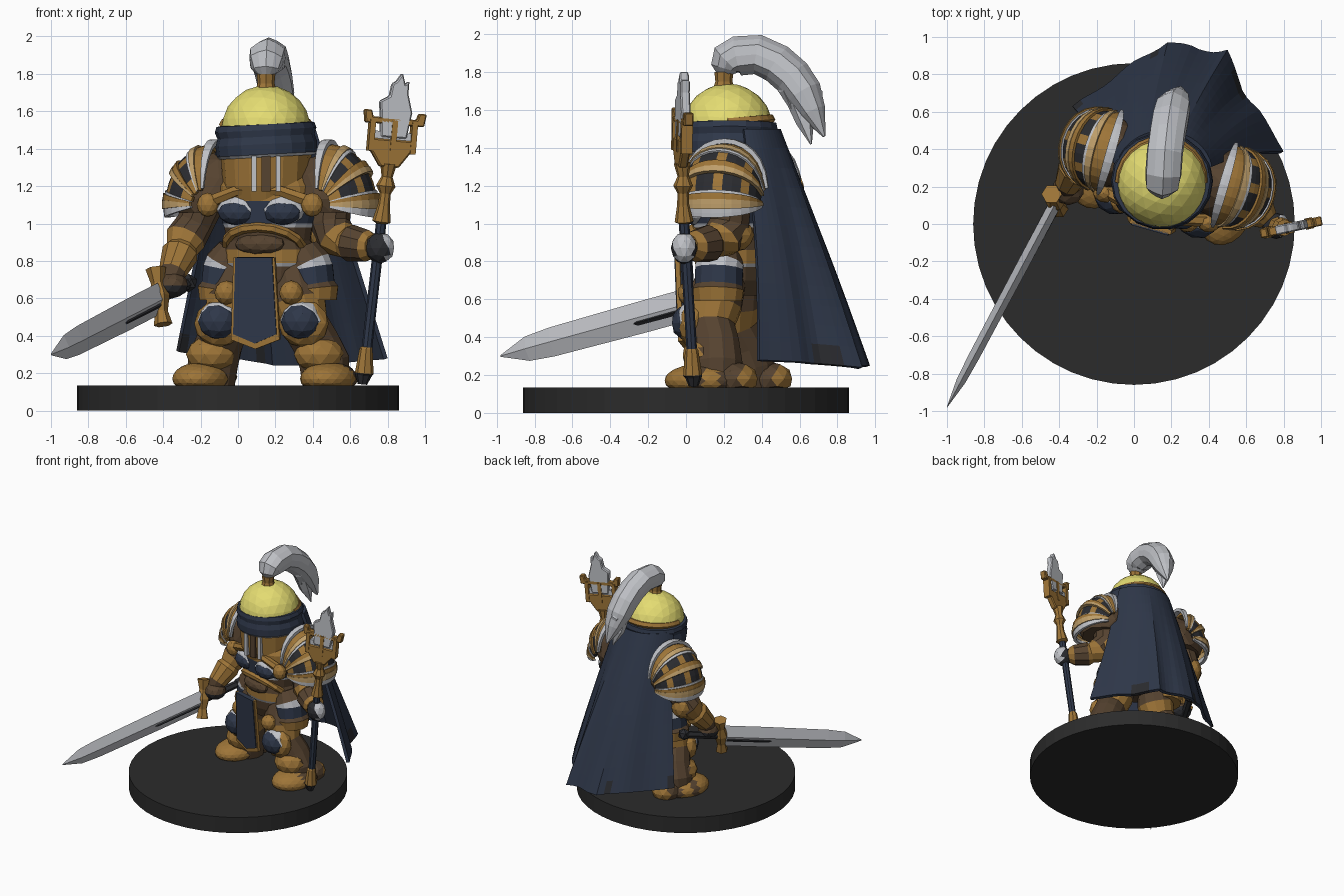
import bpy, bmesh
from math import sin, cos, pi, radians
from mathutils import Vector, Matrix

cube = bpy.data.objects.get("Cube")
if cube:
    bpy.data.objects.remove(cube, do_unlink=True)

def linear(c):
    c /= 255
    return c / 12.92 if c < 0.04045 else ((c + 0.055) / 1.055) ** 2.4

MATS = {}
for mat_name, rgb in {"gold": (158, 117, 56), "tan": (190, 158, 106), "yellow": (228, 220, 114),
                      "navy": (47, 56, 74), "silver": (192, 194, 199), "brown": (86, 67, 48),
                      "charcoal": (43, 44, 48), "base_grey": (43, 43, 43)}.items():
    m = bpy.data.materials.new(mat_name)
    m.use_nodes = True
    col = [linear(c) for c in rgb] + [1]
    m.diffuse_color = col
    m.node_tree.nodes["Principled BSDF"].inputs["Base Color"].default_value = col
    MATS[mat_name] = m

I = Matrix.Identity(4)
# Body frame: the figure stands turned slightly towards the sword hand
BODY = Matrix.Translation((0.15, 0.2, 0)) @ Matrix.Rotation(radians(-16), 4, 'Z')
HEAD = Matrix.Translation((0.15, 0.22, 0))

def finish(name, bm, mats, frame=I, rule=None, solid=0, bevel=0):
    """Turn a bmesh into an object, colouring faces by an optional rule."""
    bmesh.ops.recalc_face_normals(bm, faces=bm.faces)
    mats = mats.split()
    if rule:
        for f in bm.faces:
            f.material_index = mats.index(rule(f))
    me = bpy.data.meshes.new(name)
    bm.transform(frame)
    bm.to_mesh(me)
    bm.free()
    for k in mats:
        me.materials.append(MATS[k])
    ob = bpy.data.objects.new(name, me)
    bpy.context.collection.objects.link(ob)
    if solid:
        mod = ob.modifiers.new("thickness", 'SOLIDIFY')
        mod.thickness, mod.offset = solid, -1
    if bevel:
        mod = ob.modifiers.new("bevel", 'BEVEL')
        mod.width, mod.segments = bevel, 1

def skin(name, rings, mats, frame=I, bands=None):
    """Bridge closed rings of points; bands gives one material name per segment."""
    bm = bmesh.new()
    names = mats.split()
    vs = [[bm.verts.new(p) for p in r] for r in rings]
    n = len(vs[0])
    for j in range(len(vs) - 1):
        for i in range(n):
            f = bm.faces.new((vs[j][i], vs[j][(i + 1) % n], vs[j + 1][(i + 1) % n], vs[j + 1][i]))
            f.material_index = names.index(bands[j]) if bands else 0
    bm.faces.new(vs[0])
    bm.faces.new(vs[-1]).material_index = names.index(bands[-1]) if bands else 0
    finish(name, bm, mats, frame)

def tube(name, pts, mats, sides=8, flat=1, frame=I, ref=None, bands=None, rib=1):
    """Sweep a polygon along (x, y, z, radius) points."""
    P = [Vector(p[:3]) for p in pts]
    d = (P[-1] - P[0]).normalized()
    ref = Vector(ref or ((0, 1, 0) if abs(d.z) > 0.7 else (0, 0, 1)))
    rings = []
    for k, p in enumerate(P):
        t = (P[min(k + 1, len(P) - 1)] - P[max(k - 1, 0)]).normalized()
        u = t.cross(ref).normalized()
        v = u.cross(t)
        rings.append([p + (u * cos(a) * flat + v * sin(a)) * pts[k][3] * (rib if i % 2 else 1)
                      for i in range(sides) for a in [2 * pi * i / sides]])
    skin(name, rings, mats, frame, bands)

def loft(name, rows, mats, frame=I, sides=20, bands=None):
    """Stack ellipses given as (z, rx, ry)."""
    rings = [[(rx * cos(2 * pi * i / sides), ry * sin(2 * pi * i / sides), z) for i in range(sides)]
             for z, rx, ry in rows]
    skin(name, rings, mats, frame, bands)

def ball(name, loc, scale, mats, frame=I, sub=2, rule=None, floor=None):
    bm = bmesh.new()
    bmesh.ops.create_icosphere(bm, subdivisions=sub, radius=1)
    bm.transform(Matrix.Translation(loc) @ Matrix.Diagonal((*scale, 1)))
    if floor is not None:
        for v in bm.verts:
            v.co.z = max(v.co.z, floor)
    finish(name, bm, mats, frame, rule)

def plate(name, outline, depth, mat, frame=I, bevel=0):
    """Extrude an (x, z) outline along y."""
    bm = bmesh.new()
    f = bm.faces.new([bm.verts.new((x, -depth / 2, z)) for x, z in outline])
    ext = bmesh.ops.extrude_face_region(bm, geom=[f])["geom"]
    bmesh.ops.translate(bm, vec=(0, depth, 0), verts=[v for v in ext if isinstance(v, bmesh.types.BMVert)])
    finish(name, bm, mat, frame, bevel=bevel)

def rect(x0, x1, z0, z1):
    return [(x0, z0), (x1, z0), (x1, z1), (x0, z1)]

# Round stand
loft("round_base", [(0, 0.86, 0.86), (0.135, 0.86, 0.86)], "base_grey", sides=48)

# Head: dome with rear brim, wrapped scarf, face guard and plume
ball("helmet_dome", (0, 0, 1.5), (0.24, 0.24, 0.24), "yellow", HEAD, 3)
tube("dome_rear_brim", [(0.222 * cos(a), 0.222 * sin(a), 1.53 + 0.02 * sin(a), 0.03)
                        for a in [pi * i / 12 for i in range(13)]], "gold", 6, frame=HEAD)
loft("face_guard", [(1.12, 0.2, 0.19), (1.2, 0.23, 0.22), (1.4, 0.245, 0.235)], "gold", HEAD, 16)
scarf_tilt = HEAD @ Matrix.Translation((0, 0.01, 1.455)) @ Matrix.Rotation(radians(-3), 4, 'Y')
loft("head_scarf", [(-0.1, 0.252, 0.247), (-0.085, 0.268, 0.26), (-0.03, 0.272, 0.262), (0.01, 0.26, 0.252),
                    (0.045, 0.272, 0.257), (0.075, 0.262, 0.25), (0.08, 0.22, 0.21)],
     "navy silver", scarf_tilt, 18, ["silver"] + ["navy"] * 5)
for x in (-0.065, 0.065):
    plate("visor_bar", rect(x - 0.013, x + 0.013, 1.17, 1.36), 0.04, "silver",
          HEAD @ Matrix.Translation((0, -0.218, 0)))
plate("visor_slot", rect(-0.025, 0.025, 1.17, 1.36), 0.02, "brown", HEAD @ Matrix.Translation((0, -0.227, 0)))
tube("plume_socket", [(0.15, 0.2, 1.7, 0.06), (0.15, 0.2, 1.75, 0.045), (0.15, 0.2, 1.8, 0.05)], "gold")
tube("plume", [(0.15, 0.2, 1.79, 0.04), (0.15, 0.205, 1.82, 0.075), (0.152, 0.22, 1.86, 0.097),
               (0.157, 0.27, 1.885, 0.105), (0.165, 0.38, 1.892, 0.105), (0.18, 0.48, 1.845, 0.105),
               (0.195, 0.56, 1.775, 0.105), (0.21, 0.62, 1.69, 0.1), (0.23, 0.67, 1.59, 0.07), (0.25, 0.73, 1.46, 0.008)],
     "silver", sides=12, ref=(1, 0, 0), rib=0.92)
for x, y, z in ((0.24, 0.66, 1.42), (0.21, 0.57, 1.58), (0.26, 0.71, 1.55)):
    tube("plume_tip", [(0.19, 0.54, 1.78, 0.07), (0.21, y - 0.03, z + 0.12, 0.05), (x, y, z, 0.005)],
         "silver", 6, ref=(1, 0, 0))

# Torso armour in horizontal bands
TORSO = BODY @ Matrix.Translation((0, 0.05, 0))
loft("torso", [(0.62, 0.16, 0.15), (0.7, 0.22, 0.18), (0.77, 0.24, 0.19), (0.79, 0.25, 0.2), (0.86, 0.25, 0.2),
               (0.91, 0.23, 0.2), (0.98, 0.24, 0.21), (1.0, 0.25, 0.21), (1.12, 0.28, 0.22),
               (1.2, 0.28, 0.22), (1.3, 0.2, 0.19)],
     "brown gold silver navy", TORSO, 18,
     ["brown", "brown", "silver", "gold", "brown", "brown", "silver", "navy", "gold", "gold"])
tube("belt_arch", [(0.21 * cos(a), -0.08 - 0.13 * sin(a), 0.88 + 0.1 * sin(a), 0.026)
                   for a in [pi * i / 8 for i in range(9)]], "gold", 6, frame=TORSO, ref=(0, 1, 0))
ball("belt_buckle", (0, -0.17, 0.89), (0.14, 0.06, 0.06), "brown", TORSO)
for s in (1, -1):
    ball("chest_rim", (s * 0.115, -0.145, 1.075), (0.13, 0.088, 0.088), "silver", TORSO)
    ball("chest_panel", (s * 0.125, -0.175, 1.06), (0.106, 0.072, 0.07), "navy", TORSO)
    tube("collar_strap", [(s * 0.27, -0.16, 1.12, 0.035), (s * 0.12, -0.2, 1.175, 0.03), (0, -0.2, 1.18, 0.025)],
         "gold", 6, frame=TORSO)

# Tabard: gold border behind a navy panel
FRONT = BODY @ Matrix.Translation((0, -0.18, 0)) @ Matrix.Rotation(radians(3), 4, 'X')
for name, w, low, d, mat in (("tabard_border", 0.135, 0.33, 0.025, "gold"), ("tabard", 0.12, 0.36, 0.04, "navy")):
    plate(name, [(0, low), (w, low + 0.05), (w * 0.85, 0.82), (-w * 0.85, 0.82), (-w, low + 0.05)], d, mat, FRONT)

def pauldron(name, s):
    """Overlapping lames fanned about a front-to-back pivot."""
    bm = bmesh.new()
    names = "silver gold tan charcoal"
    bands = [(-12, -4, 1, "silver"), (-4, 5, 1.03, "tan"), (5, 11, 1.02, "gold"), (11, 14, 0.99, "silver"),
             (14, 32, 0.96, "charcoal"), (32, 38, 1.03, "tan"), (38, 45, 1.02, "gold"), (45, 60, 0.97, "charcoal"),
             (60, 64, 1, "silver"), (64, 72, 1.02, "tan"), (72, 86, 0.98, "gold"), (86, 96, 1.06, "silver")]
    cols = 12
    for lo, hi, r, mat in bands:
        grid = []
        for k in range(3):
            a = radians(lo + (hi - lo) * k / 2)
            row = []
            for i in range(cols + 1):
                b = radians(-82 + 164 * i / cols)
                w = r * cos(b) ** 0.7
                row.append(bm.verts.new((s * 0.27 * w * cos(a), 0.225 * r * sin(b), 0.33 * w * sin(a))))
            grid.append(row)
        for k in range(2):
            for i in range(cols):
                f = bm.faces.new((grid[k][i], grid[k][i + 1], grid[k + 1][i + 1], grid[k + 1][i]))
                panel = "gold" if mat == "charcoal" and i % 3 == 0 else mat
                f.material_index = names.split().index(panel)
    finish(name, bm, names, BODY @ Matrix.Translation((s * 0.32, 0.1, 1.1)), solid=0.025)

for s, side in ((1, "left"), (-1, "right")):
    pauldron(side + "_pauldron", s)
    ball(side + "_shoulder", (s * 0.31, 0.1, 1.13), (0.24, 0.19, 0.25), "brown", BODY, floor=1.06)
    ball(side + "_pauldron_rosette", (s * 0.29, -0.12, 1.1), (0.06, 0.05, 0.065), "gold", BODY)
    # Leg: banded thigh, knee cop, greave and boot
    tube(side + "_leg", [(s * 0.13, 0.04, 0.76, 0.13), (s * 0.18, 0, 0.58, 0.15), (s * 0.22, -0.01, 0.46, 0.13),
                         (s * 0.27, 0.03, 0.36, 0.13), (s * 0.31, 0.05, 0.26, 0.14), (s * 0.32, 0.05, 0.14, 0.13)],
         "brown gold", 12, frame=BODY, bands=["brown", "gold", "brown", "brown", "brown"])
    tube(side + "_hip_plate", [(s * 0.25, 0.04, 0.59, 0.13), (s * 0.25, 0.04, 0.65, 0.14), (s * 0.24, 0.04, 0.67, 0.13),
                               (s * 0.23, 0.04, 0.76, 0.13), (s * 0.22, 0.04, 0.78, 0.13), (s * 0.18, 0.04, 0.86, 0.1)],
         "gold navy silver brown", 12, frame=BODY, bands=["gold", "brown", "navy", "silver", "brown"])
    ball(side + "_thigh_boss", (s * 0.18, -0.14, 0.63), (0.065, 0.06, 0.065), "gold", BODY)
    ball(side + "_knee_guard", (s * 0.235, -0.09, 0.465), (0.138, 0.085, 0.128), "gold", BODY)
    ball(side + "_knee_rim", (s * 0.23, -0.11, 0.48), (0.117, 0.088, 0.108), "silver", BODY)
    ball(side + "_knee_cop", (s * 0.23, -0.128, 0.475), (0.108, 0.09, 0.098), "navy", BODY)
    ball(side + "_greave", (s * 0.3, -0.02, 0.3), (0.135, 0.12, 0.1), "gold brown", BODY, 2,
         lambda f: "gold" if f.normal.y < 0.2 else "brown")
    ball(side + "_boot", (s * 0.355, -0.02, 0.17), (0.15, 0.2, 0.09), "gold brown", BODY, 3,
         lambda f: "brown" if abs(f.calc_center_median().y + 0.01) < 0.035
         or f.calc_center_median().y > 0.1 else "gold", 0.13)
    ball(side + "_heel", (s * 0.33, 0.16, 0.18), (0.12, 0.12, 0.09), "brown gold", BODY, 2,
         lambda f: "gold" if f.normal.y > 0.5 else "brown", 0.13)

# Arms with banded vambraces
tube("left_arm", [(0.5, 0.24, 1.14, 0.11), (0.49, 0.23, 1.0, 0.11), (0.53, 0.19, 0.92, 0.11),
                  (0.58, 0.14, 0.9, 0.085), (0.6, 0.12, 0.895, 0.1), (0.69, 0.05, 0.88, 0.085),
                  (0.72, 0.02, 0.88, 0.06)], "brown gold", 10, ref=(0, 1, 0),
     bands=["brown", "brown", "gold", "gold", "brown", "gold"])
ball("left_elbow", (0.48, 0.26, 0.94), (0.1, 0.1, 0.09), "gold")
ball("left_hand", (0.76, -0.01, 0.87), (0.078, 0.07, 0.085), "charcoal silver",
     rule=lambda f: "silver" if f.normal.x > 0.4 and abs(f.normal.y) < 0.8 else "charcoal")
tube("right_arm", [(-0.17, 0.4, 1.14, 0.11), (-0.23, 0.4, 1.0, 0.1), (-0.28, 0.37, 0.92, 0.11),
                   (-0.3, 0.32, 0.86, 0.085), (-0.31, 0.3, 0.84, 0.1), (-0.35, 0.22, 0.74, 0.075),
                   (-0.36, 0.2, 0.7, 0.06)], "brown gold", 10,
     bands=["brown", "brown", "gold", "gold", "gold", "brown"])
ball("right_elbow", (-0.26, 0.42, 0.93), (0.09, 0.09, 0.1), "gold")
ball("right_hand", (-0.35, 0.19, 0.67), (0.085, 0.09, 0.07), "brown charcoal",
     rule=lambda f: "brown" if f.normal.z > -0.1 else "charcoal")

# Sword
guard, tip = Vector((-0.42, 0.11, 0.6)), Vector((-1.0, -0.98, 0.3))
def along(t, r, drop=0):
    return (*(guard.lerp(tip, t) - Vector((0, 0, drop))), r)
tube("sword_blade", [along(0, 0.085), along(0.3, 0.085), along(0.75, 0.078), along(0.87, 0.066), along(1, 0.004)],
     "silver", 4, 0.38)
tube("blade_fuller", [along(0.03, 0.034, 0.026), along(0.33, 0.032, 0.026), along(0.38, 0.006, 0.026)],
     "charcoal", 4, 1)
tube("sword_grip", [along(-0.26, 0.03), along(0, 0.03)], "charcoal", 6)
ball("sword_pommel", along(-0.27, 0)[:3], (0.05, 0.05, 0.05), "charcoal", sub=1)
tube("sword_guard", [(-0.4, 0.08, 0.46, 0.05), (-0.41, 0.1, 0.53, 0.035), (-0.42, 0.12, 0.61, 0.055),
                     (-0.43, 0.14, 0.68, 0.035), (-0.44, 0.16, 0.76, 0.055)], "gold", 6)

# Staff: pole, ornate crown and flame
tube("staff_pole", [(0.665, 0.04, 0.14, 0.025), (0.67, 0.04, 0.19, 0.045), (0.675, 0.035, 0.2, 0.05),
                    (0.685, 0.03, 0.33, 0.035), (0.69, 0.03, 0.34, 0.028), (0.765, -0.01, 1.0, 0.028),
                    (0.767, -0.01, 1.01, 0.05), (0.78, -0.015, 1.1, 0.032), (0.787, -0.015, 1.16, 0.03),
                    (0.79, -0.015, 1.2, 0.052), (0.797, -0.015, 1.25, 0.03), (0.805, -0.02, 1.32, 0.045)],
     "navy gold charcoal", 8, bands=["charcoal", "charcoal", "gold", "gold", "navy"] + ["gold"] * 6)
CROWN = (Matrix.Translation((0.805, -0.025, 1.3)) @ Matrix.Rotation(radians(12), 4, 'Z')
         @ Matrix.Rotation(radians(5), 4, 'Y'))
plate("crown_cup", [(-0.05, 0), (0.05, 0), (0.12, 0.1), (0.12, 0.15), (-0.12, 0.15), (-0.12, 0.1)], 0.05, "gold", CROWN, 0.008)
plate("crown_bar", [(-0.15, 0.23), (0.17, 0.23), (0.18, 0.3), (0.14, 0.3), (0.13, 0.265),
                    (-0.11, 0.265), (-0.12, 0.3), (-0.16, 0.3)], 0.05, "gold", CROWN, 0.006)
for x in (-0.11, 0.01, 0.12):
    plate("crown_post", rect(x - 0.015, x + 0.015, 0.08, 0.25), 0.06, "gold", CROWN)
plate("crown_backing", rect(-0.1, 0.11, 0.14, 0.19), 0.03, "silver", CROWN)
plate("staff_flame", [(-0.06, 0.16), (0.08, 0.16), (0.1, 0.3), (0.07, 0.4), (0.07, 0.47), (0.05, 0.45), (0.03, 0.51),
                      (0, 0.46), (-0.02, 0.45), (-0.03, 0.38), (-0.08, 0.35), (-0.07, 0.28)],
      0.05, "silver", CROWN, 0.012)

# Cape: a softly folded sheet from the neck to a flared hem
hem = [(-0.33, 0.62, 0.32), (-0.16, 0.75, 0.29), (0.0, 0.86, 0.28), (0.18, 0.98, 0.25), (0.35, 0.93, 0.25),
       (0.5, 0.93, 0.24), (0.58, 0.72, 0.26), (0.67, 0.6, 0.27), (0.8, 0.4, 0.28)]
bm = bmesh.new()
rows, cols = 12, 32
grid = []
for j in range(rows + 1):
    t = j / rows
    row = []
    for i in range(cols + 1):
        u = i / cols * (len(hem) - 1)
        k = min(int(u), len(hem) - 2)
        low = Vector(hem[k]).lerp(Vector(hem[k + 1]), u - k)
        a = pi * (0.95 - 0.9 * i / cols)
        top = Vector((0.16 + 0.26 * cos(a), 0.27 + 0.23 * sin(a), 1.5))
        p = top.lerp(low, t)
        p.y += 0.012 * sin(i * 0.9 + t) * t + 0.025 * sin(pi * t) * (0.4 + 0.6 * abs(cos(a)))
        row.append(bm.verts.new(p))
    grid.append(row)
for j in range(rows):
    for i in range(cols):
        bm.faces.new((grid[j][i], grid[j][i + 1], grid[j + 1][i + 1], grid[j + 1][i]))
# Scuffed patches along the hem
finish("cape", bm, "navy charcoal", solid=0.025, rule=lambda f: "charcoal" if
       f.calc_center_median().z < 0.37 and sin(f.calc_center_median().x * 14) > 0.85 else "navy")
